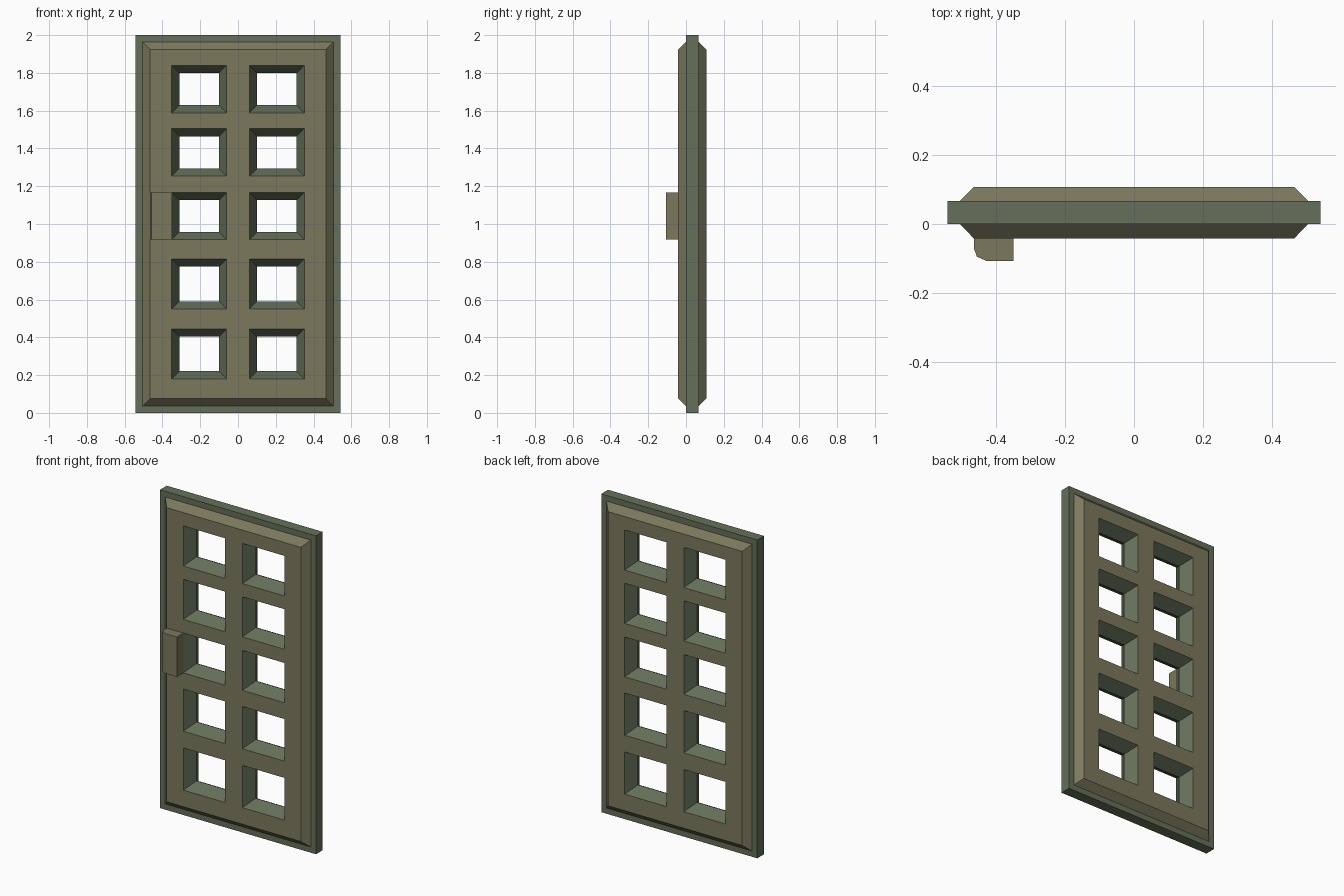
import bpy, bmesh

if "Cube" in bpy.data.objects:
    bpy.data.objects.remove(bpy.data.objects["Cube"])


def material(name, rgb):
    m = bpy.data.materials.new(name)
    m.diffuse_color = (*rgb, 1)
    m.use_nodes = True
    m.node_tree.nodes["Principled BSDF"].inputs["Base Color"].default_value = m.diffuse_color
    return m


PANEL = material("panel_olive", (0.20, 0.19, 0.11))
FRAME = material("frame_green", (0.13, 0.16, 0.10))


def loft(bm, rings, bands, cap):
    """Skin a stack of upright rectangles (x0, x1, z0, z1, y) along y."""
    loops = [[bm.verts.new(p) for p in ((a, y, c), (b, y, c), (b, y, d), (a, y, d))]
             for a, b, c, d, y in rings]
    faces = [(loops[0], cap), (loops[-1][::-1], cap)]
    for lo, hi, mat in zip(loops, loops[1:], bands):
        faces += [((lo[i], hi[i], hi[(i + 1) % 4], lo[(i + 1) % 4]), mat) for i in range(4)]
    for verts, mat in faces:
        bm.faces.new(verts).material_index = mat


def finish(bm, name):
    bmesh.ops.recalc_face_normals(bm, faces=bm.faces[:])
    me = bpy.data.meshes.new(name)
    bm.to_mesh(me)
    bm.free()
    me.materials.append(PANEL)
    me.materials.append(FRAME)
    ob = bpy.data.objects.new(name, me)
    bpy.context.collection.objects.link(ob)
    return ob


# Door slab: thin frame with a bevelled raised panel on both sides
FRONT, BACK, THICK = -0.042, 0.108, 0.067
bm = bmesh.new()
slab = [(0, 0.542, FRONT, 0.076), (0, 0.542, 0, 0.036)]
profile = [(0.076, FRONT), (0.036, 0), (0, 0), (0, THICK), (0.036, THICK), (0.076, BACK)]
loft(bm, [(-0.542 + i, 0.542 - i, i, 2 - i, y) for i, y in profile], [0, 1, 1, 1, 0], 0)
door = finish(bm, "door")

# Window openings: pinched in the middle of the thickness
MID, HALF, PINCH, OVER = 0.033, 0.075, 0.041, 1.1
bm = bmesh.new()
for side in (-1, 1):
    for z0, z1 in ((0.18, 0.445), (0.55, 0.815), (0.917, 1.167), (1.253, 1.505), (1.588, 1.84)):
        x0, x1 = sorted((side * 0.06, side * 0.351))
        rings = []
        for t in (-OVER, 0, OVER):
            i = PINCH * (1 - abs(t))
            rings.append((x0 + i, x1 - i, z0 + i, z1 - i, MID + t * HALF))
        loft(bm, rings, [1, 1], 1)
cutter = finish(bm, "window_cutter")
cutter.hide_render = True

mod = door.modifiers.new("windows", 'BOOLEAN')
mod.operation = 'DIFFERENCE'
mod.solver = 'EXACT'
mod.object = cutter
bpy.context.view_layer.objects.active = door
bpy.ops.object.modifier_apply(modifier=mod.name)
bpy.data.objects.remove(cutter)

# Handle: block with a chamfered outer edge
bm = bmesh.new()
outline = [(-0.466, FRONT), (-0.466, -0.07), (-0.457, -0.095), (-0.43, -0.107),
           (-0.35, -0.107), (-0.35, FRONT)]
base = bm.faces.new([bm.verts.new((x, y, 0.917)) for x, y in outline])
ext = bmesh.ops.extrude_face_region(bm, geom=[base])
top = [v for v in ext["geom"] if isinstance(v, bmesh.types.BMVert)]
bmesh.ops.translate(bm, verts=top, vec=(0, 0, 0.25))
if not base.is_valid or len([f for f in bm.faces if all(abs(v.co.z - 0.917) < 1e-4 for v in f.verts)]) == 0:
    bm.faces.new([v for v in bm.verts if abs(v.co.z - 0.917) < 1e-4])
finish(bm, "handle")
